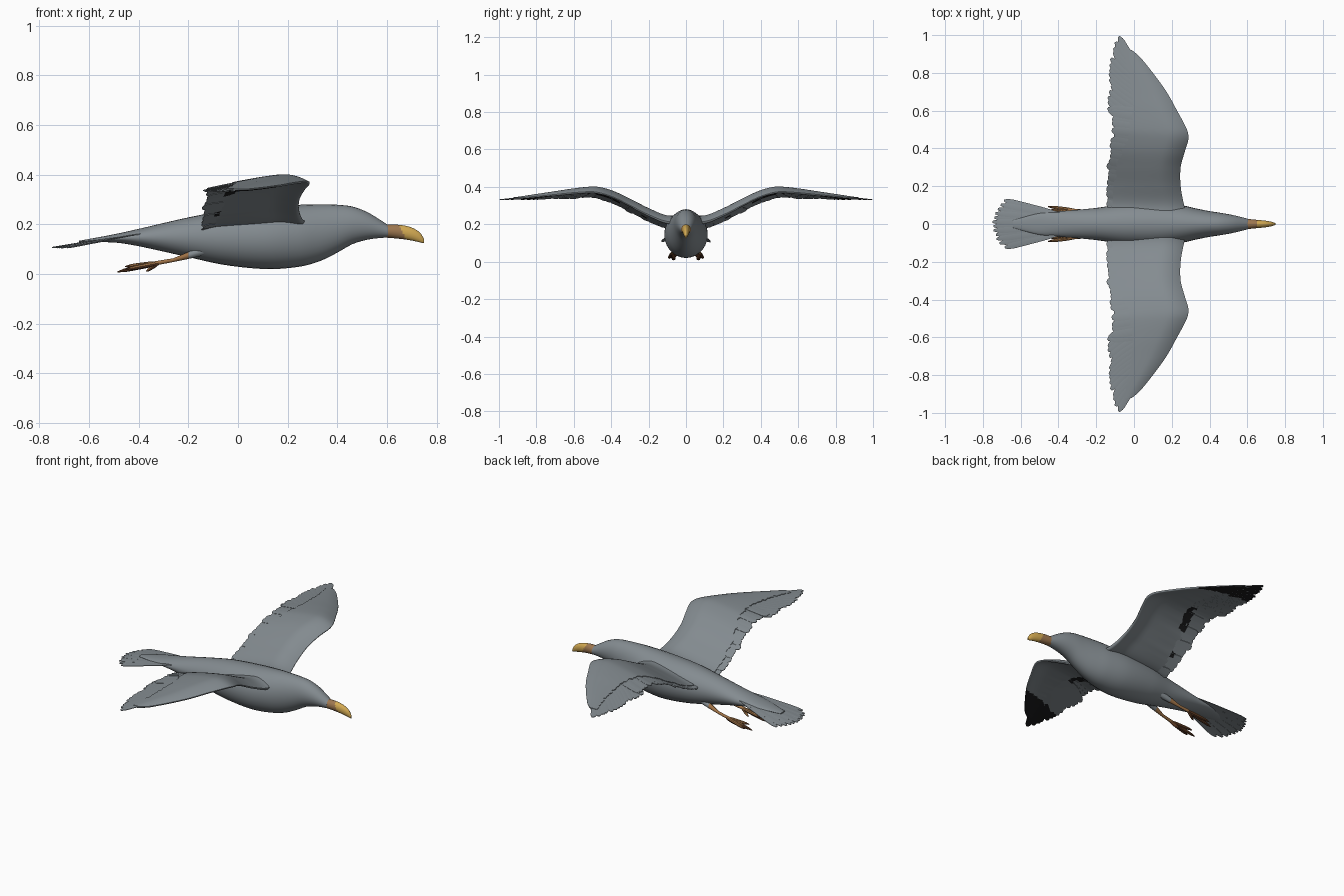
import bpy, bmesh, math, random
from mathutils import Vector

random.seed(4)
if "Cube" in bpy.data.objects:
    bpy.data.objects.remove(bpy.data.objects["Cube"])


def material(name, r, g, b):
    m = bpy.data.materials.new(name)
    m.use_nodes = True
    m.diffuse_color = (r, g, b, 1)
    m.node_tree.nodes["Principled BSDF"].inputs["Base Color"].default_value = (r, g, b, 1)
    m.node_tree.nodes["Principled BSDF"].inputs["Roughness"].default_value = 0.8
    return m


GREY = material("plumage_grey", 0.23, 0.26, 0.28)
BLACK = material("wing_tip_black", 0.012, 0.012, 0.013)
YELLOW = material("beak_yellow", 0.65, 0.4, 0.085)
TAN = material("beak_base_tan", 0.34, 0.185, 0.08)
ORANGE = material("leg_orange", 0.34, 0.165, 0.06)
BROWN = material("toe_brown", 0.13, 0.05, 0.02)


def curve(keys, values, t):
    """Smooth interpolation through the given values."""
    n = len(keys)
    t = min(max(t, keys[0]), keys[-1])
    i = max(k for k in range(n - 1) if keys[k] <= t)

    def slope(k):
        a, b = max(k - 1, 0), min(k + 1, n - 1)
        return (values[b] - values[a]) / (keys[b] - keys[a])

    h = keys[i + 1] - keys[i]
    s = (t - keys[i]) / h
    p, q = values[i], values[i + 1]
    return (p + (q - p) * s * s * (3 - 2 * s)
            + h * s * (1 - s) * ((1 - s) * slope(i) - s * slope(i + 1)))


def add_loft(bm, rings):
    """Skin a row of closed rings and cap both ends."""
    rows = [[bm.verts.new(p) for p in ring] for ring in rings]
    n = len(rows[0])
    for a, b in zip(rows, rows[1:]):
        for i in range(n):
            j = (i + 1) % n
            bm.faces.new((a[i], a[j], b[j], b[i]))
    bm.faces.new(rows[0])
    bm.faces.new(rows[-1])


def add_tube(bm, points, radii, sides=10):
    """Round limb through points that run roughly along x."""
    add_loft(bm, [[Vector(p) + Vector((0, r * math.cos(a), r * math.sin(a)))
                   for a in (math.tau * i / sides for i in range(sides))]
                  for p, r in zip(points, radii)])


def finish(name, bm, mats, rule=None, angle=40):
    bmesh.ops.recalc_face_normals(bm, faces=bm.faces)
    if rule:
        for f in bm.faces:
            f.material_index = rule(f.calc_center_median(), f.normal)
    mesh = bpy.data.meshes.new(name)
    bm.to_mesh(mesh)
    bm.free()
    for m in mats:
        mesh.materials.append(m)
    ob = bpy.data.objects.new(name, mesh)
    bpy.context.collection.objects.link(ob)
    bpy.ops.object.select_all(action="DESELECT")
    ob.select_set(True)
    bpy.context.view_layer.objects.active = ob
    bpy.ops.object.shade_smooth_by_angle(angle=math.radians(angle))


def oval_loft(name, stations, count, mats, rule=None, sides=28):
    """Oval sections along x; each station is x, top, bottom, half width."""
    xs, tops, lows, widths = zip(*stations)
    bm = bmesh.new()
    rings = []
    for k in range(count + 1):
        x = xs[0] + (xs[-1] - xs[0]) * k / count
        top, low, w = (curve(xs, v, x) for v in (tops, lows, widths))
        rings.append([(x, w * math.cos(a), (top + low) / 2 + (top - low) / 2 * math.sin(a))
                      for a in (math.tau * i / sides for i in range(sides))])
    add_loft(bm, rings)
    finish(name, bm, mats, rule)


# Body with neck and head
oval_loft("body", [
    (-.64, .134, .127, .02), (-.5, .16, .127, .058), (-.4, .182, .112, .067),
    (-.2, .228, .068, .085), (-.05, .255, .036, .108), (.12, .27, .02, .116),
    (.25, .279, .03, .1), (.33, .281, .052, .082), (.4, .279, .086, .068),
    (.46, .272, .12, .059), (.52, .25, .138, .048), (.57, .22, .145, .036),
    (.605, .197, .147, .027)], 60, [GREY])

# Hooked beak
oval_loft("beak", [
    (.59, .199, .147, .028), (.65, .198, .142, .022), (.7, .187, .135, .017),
    (.735, .165, .127, .01), (.75, .14, .124, .003)], 24, [TAN, YELLOW],
    lambda c, n: int(c.x + (c.z - .17) * .5 > .662))

# Wing plan: span positions, then leading edge, covert edge, crest, camber drop, thickness
SPAN = (0, .1, .2, .3, .38, .45, .5, .6, .7, .8, .9, 1)
LEAD = (.29, .265, .247, .247, .268, .288, .28, .228, .172, .1, .02, -.06)
COVERT = (-.12, -.115, -.105, -.09, -.065, -.035, -.02, -.01, -.01, -.025, -.05, -.1)
TRAIL = (-.14, -.14, -.145, -.14, -.128, -.115, -.11, -.12, -.135, -.135, -.13, -.1)
CREST = (.252, .248, .287, .337, .375, .397, .402, .392, .377, .362, .347, .335)
DROP = (.06, .065, .07, .07, .066, .062, .055, .045, .035, .025, .012, 0)
THICK = (.05, .045, .036, .03, .028, .026, .025, .022, .018, .015, .011, .006)


def wing_z(x, y):
    """Height of the cambered upper surface."""
    lead, trail = curve(SPAN, LEAD, y), curve(SPAN, TRAIL, y)
    u = min(max((lead - x) / (lead - trail + .01), 0), 1.1)
    drop = curve(SPAN, DROP, y)
    if u < .25:
        return curve(SPAN, CREST, y) - drop * .5 * (1 - u / .25) ** 2
    return curve(SPAN, CREST, y) - drop * ((u - .25) / .75) ** 1.3


def underside(c, n):
    """Black beyond a slanted line at the tip and in patches along the covert edge."""
    y = abs(c.y)
    edge = c.x - curve(SPAN, COVERT, y)
    patch = (.36 < y < .53 and .01 < edge < .05) or (.21 < y < .24 and .01 < edge < .035)
    return int(n.z < -.15 and (y + .3 * c.x > .765 or patch))


def add_feather(bm, side, root, tip, width, height, layer, bend=0, steps=9):
    """Thin blade with a blunt rounded tip, laid on a height function."""
    root, tip = Vector(root), Vector(tip)
    along = tip - root
    across = Vector((-along.y, along.x)).normalized()
    rings = []
    for k in range(steps + 1):
        t = 1 - (1 - k / steps) ** 1.6
        w = width / 2 * min(1, .7 + t) * math.sqrt(max(.1, 1 - max(0, (t - .8) / .2) ** 2))
        mid = root + along * t + across * bend * 4 * t * (1 - t)
        ring = []
        for e, dz in ((-1, 0), (0, .0015), (1, 0), (1, -.003), (0, -.003), (-1, -.003)):
            p = mid + across * w * e
            ring.append((p.x, side * p.y, height(p.x, p.y) - layer + dz))
        rings.append(ring)
    add_loft(bm, rings)


def jitter(amount):
    return random.uniform(-amount, amount)


for side, label in ((1, "left"), (-1, "right")):
    random.seed(4)
    # Arm and coverts, with a ragged rear edge
    bm = bmesh.new()
    rings = []
    count, chord = 76, 18
    for k in range(count + 1):
        y = .03 + .89 * k / count
        lead = curve(SPAN, LEAD, y) - .015 * max(0, (y - .87) / .05) ** 2
        rear = curve(SPAN, COVERT, y) + (jitter(.008) if y > .16 else 0)
        thick = curve(SPAN, THICK, y)
        upper, lower = [], []
        for i in range(chord + 1):
            u = (i / chord) ** 1.5
            x = lead + (rear - lead) * u
            z = wing_z(x, y)
            depth = .004 + thick * 2.1 * math.sqrt(u) * (1 - u) ** 1.2
            upper.append((x, side * y, z))
            lower.append((x, side * y, z - min(depth, thick * 1.2 + .004)))
        rings.append(upper + lower[::-1])
    add_loft(bm, rings)
    finish(label + "_wing", bm, [GREY, BLACK], underside, 50)

    # Secondary feathers along the rear edge
    bm = bmesh.new()
    for k in range(20):
        y = .07 + .028 * k
        tip = (curve(SPAN, TRAIL, y) + jitter(.008), y + .012 + jitter(.006))
        root = (curve(SPAN, COVERT, y) + .045, y - .01)
        add_feather(bm, side, root, tip, .042, wing_z, .003 + .0012 * (k % 3))
    finish(label + "_secondary_feathers", bm, [GREY, BLACK], underside)

    # Primary feathers fanned out to the tip, with notches between their ends
    bm = bmesh.new()
    for k in range(14):
        t = k / 13
        root = (.03 + .03 * math.sin(math.pi * t) + .02 * t, .52 + .29 * t)
        tip = (-.13 + .055 * t ** 5 + jitter(.01), .62 + .375 * t + jitter(.005))
        add_feather(bm, side, root, tip, .038, wing_z, .003 + .001 * (13 - k) / 3, .01)
    finish(label + "_primary_feathers", bm, [GREY, BLACK], underside)

    # Leg tucked backwards, with a feathered thigh
    bm = bmesh.new()
    add_tube(bm, [(-.12, side * .05, .1), (-.2, side * .06, .075), (-.26, side * .068, .056),
                  (-.34, side * .074, .042)], (.022, .015, .008, .009))
    finish(label + "_leg", bm, [ORANGE, GREY], lambda c, n: int(c.x > -.2))

    # Spread toes with dark undersides and claws, and a short hind toe
    bm = bmesh.new()
    ankle = Vector((-.32, side * .074, .044))
    for tx, ty, tz in ((-.455, .053, .03), (-.485, .068, .009), (-.455, .092, .018), (-.37, .06, .012)):
        end = Vector((tx, side * ty, tz))
        add_tube(bm, [ankle.lerp(end, t) for t in (0, .3, .65, .85, 1)],
                 (.008, .01, .009, .007, .002), 8)
    finish(label + "_toes", bm, [ORANGE, BROWN], lambda c, n: int(c.x < -.44 or n.z < .1))

    # Folded web between the toes
    bm = bmesh.new()
    web = [(-.33, .074, .041), (-.41, .06, .034), (-.42, .071, .022), (-.41, .084, .026)]
    add_loft(bm, [[(x, side * y, z + d) for x, y, z in web] for d in (-.004, .003)])
    finish(label + "_foot_web", bm, [ORANGE, BROWN], lambda c, n: int(n.z < .3))

# Tail fan
bm = bmesh.new()
for k in range(12):
    t = -1 + 2 * k / 11
    tip = (-.748 + .06 * t * t + jitter(.005), .125 * t)
    add_feather(bm, 1, (-.38, .045 * t), tip, .034,
                lambda x, y: .108 + .165 * (x + .75) - .5 * y * y, .0025 * abs(t) + .001 * (k % 2))
finish("tail_feathers", bm, [GREY])
